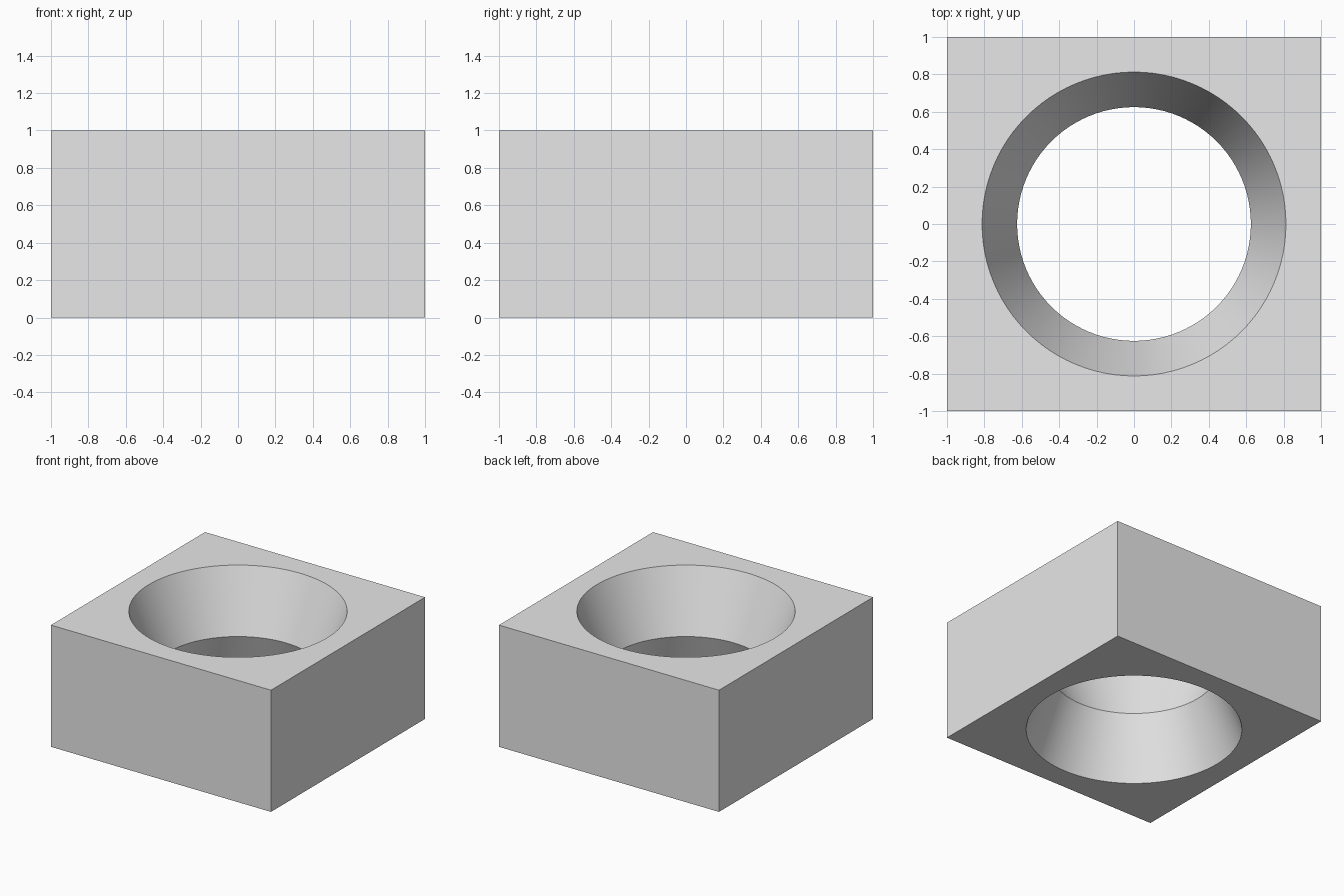
import bpy
import bmesh
from math import radians
from mathutils import Matrix

default = bpy.data.objects.get("Cube")
if default:
    bpy.data.objects.remove(default, do_unlink=True)

HEIGHT = 1.0
RIM, WAIST = 0.8125, 0.625      # hole radius at the faces and at mid height
SEGMENTS = 96
OVERSHOOT = 0.1                 # cutter runs past both faces

grey = bpy.data.materials.new("light grey")
grey.use_nodes = True
colour = (0.8, 0.8, 0.8, 1.0)
grey.diffuse_color = colour
grey.node_tree.nodes["Principled BSDF"].inputs["Base Color"].default_value = colour


def add_object(name, bm):
    mesh = bpy.data.meshes.new(name)
    bm.normal_update()
    bm.to_mesh(mesh)
    bm.free()
    mesh.materials.append(grey)
    obj = bpy.data.objects.new(name, mesh)
    bpy.context.collection.objects.link(obj)
    return obj


# Square block standing on the ground
bm = bmesh.new()
bmesh.ops.create_cube(bm, size=1, matrix=Matrix.Translation((0, 0, HEIGHT / 2))
                      @ Matrix.Diagonal((2, 2, HEIGHT, 1)))
block = add_object("block", bm)

# Hourglass cutter: three rings joined by walls, capped at both ends
flare = (RIM - WAIST) / (HEIGHT / 2)
end = RIM + flare * OVERSHOOT
bm = bmesh.new()
rings = []
for radius, z in ((end, -OVERSHOOT), (WAIST, HEIGHT / 2), (end, HEIGHT + OVERSHOOT)):
    ring = bmesh.ops.create_circle(bm, segments=SEGMENTS, radius=radius,
                                   matrix=Matrix.Translation((0, 0, z)))
    rings.append(ring["verts"])
for low, high in zip(rings, rings[1:]):
    for i in range(SEGMENTS):
        j = (i + 1) % SEGMENTS
        bm.faces.new((low[i], low[j], high[j], high[i]))
bm.faces.new(rings[0])
bm.faces.new(rings[-1])
bmesh.ops.recalc_face_normals(bm, faces=bm.faces)
cutter = add_object("hole_cutter", bm)
cutter.hide_render = True

# Cut the double-flared hole through the block
cut = block.modifiers.new("hole", 'BOOLEAN')
cut.operation = 'DIFFERENCE'
cut.solver = 'EXACT'
cut.object = cutter
bpy.ops.object.select_all(action='DESELECT')
block.select_set(True)
bpy.context.view_layer.objects.active = block
bpy.ops.object.modifier_apply(modifier=cut.name)
bpy.data.objects.remove(cutter, do_unlink=True)

# Smooth walls with crisp rims and waist
bpy.ops.object.shade_smooth_by_angle(angle=radians(30))
